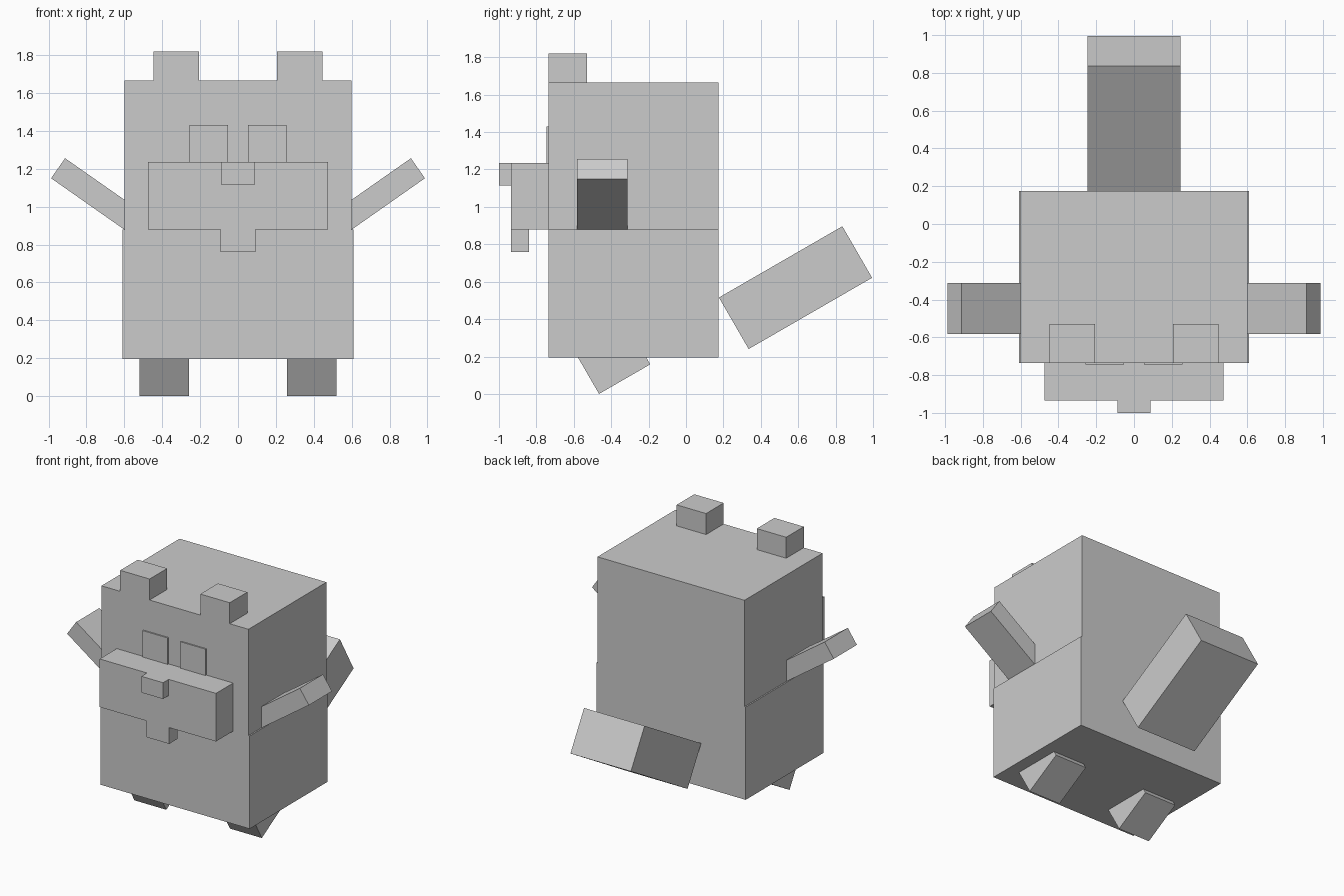
import bpy
from math import radians
from mathutils import Matrix

cube = bpy.data.objects.get("Cube")
if cube:
    bpy.data.objects.remove(cube, do_unlink=True)

# Single flat colour
grey = bpy.data.materials.new("plain grey")
grey.use_nodes = True
color = (0.6, 0.6, 0.6, 1)
grey.diffuse_color = color
grey.node_tree.nodes["Principled BSDF"].inputs["Base Color"].default_value = color


def box(name, low, high, pivot=None, axis="X", angle=0):
    """Box between two corners, optionally turned about a pivot point."""
    center = [(a + b) / 2 for a, b in zip(low, high)]
    size = [b - a for a, b in zip(low, high)]
    bpy.ops.mesh.primitive_cube_add(size=1)
    obj = bpy.context.object
    obj.name = obj.data.name = name
    turn = Matrix.Identity(4)
    if pivot:
        shift = Matrix.Translation(pivot)
        turn = shift @ Matrix.Rotation(radians(angle), 4, axis) @ shift.inverted()
    obj.data.transform(turn @ Matrix.Translation(center) @ Matrix.Diagonal((*size, 1)))
    obj.data.materials.append(grey)
    return obj


def mirrored_pair(name, *args, **kwargs):
    """Left part on +x and its mirror image on -x."""
    left = box("left_" + name, *args, **kwargs)
    right = left.copy()
    right.data = left.data.copy()
    right.name = right.data.name = "right_" + name
    right.data.transform(Matrix.Scale(-1, 4, (1, 0, 0)))
    right.data.flip_normals()
    bpy.context.collection.objects.link(right)


# Torso and head
box("body", (-0.61, -0.735, 0.195), (0.61, 0.175, 0.88))
box("head", (-0.6, -0.735, 0.88), (0.6, 0.175, 1.665))

# Face
box("snout", (-0.475, -0.935, 0.88), (0.475, -0.735, 1.235))
box("nose", (-0.088, -1, 1.115), (0.088, -0.935, 1.235))
box("chin", (-0.093, -0.935, 0.76), (0.093, -0.84, 0.88))
mirrored_pair("eye", (0.052, -0.745, 1.235), (0.257, -0.735, 1.43))
mirrored_pair("ear", (0.207, -0.735, 1.665), (0.447, -0.53, 1.82))

# Arms raised outward, pivoting on the outer lower edge
mirrored_pair("arm", (0.515, -0.583, 1.15), (0.987, -0.313, 1.279),
              pivot=(0.987, 0, 1.15), axis="Y", angle=-35)

# Feet tilted toe-down, pivoting on the lowest edge
mirrored_pair("foot", (0.26, -0.465, 0), (0.52, -0.149, 0.3),
              pivot=(0, -0.465, 0), angle=30)

# Tail lifted behind the body
box("tail", (-0.247, 0.335, 0.24), (0.247, 1.097, 0.558),
    pivot=(0, 0.335, 0.24), angle=30)
